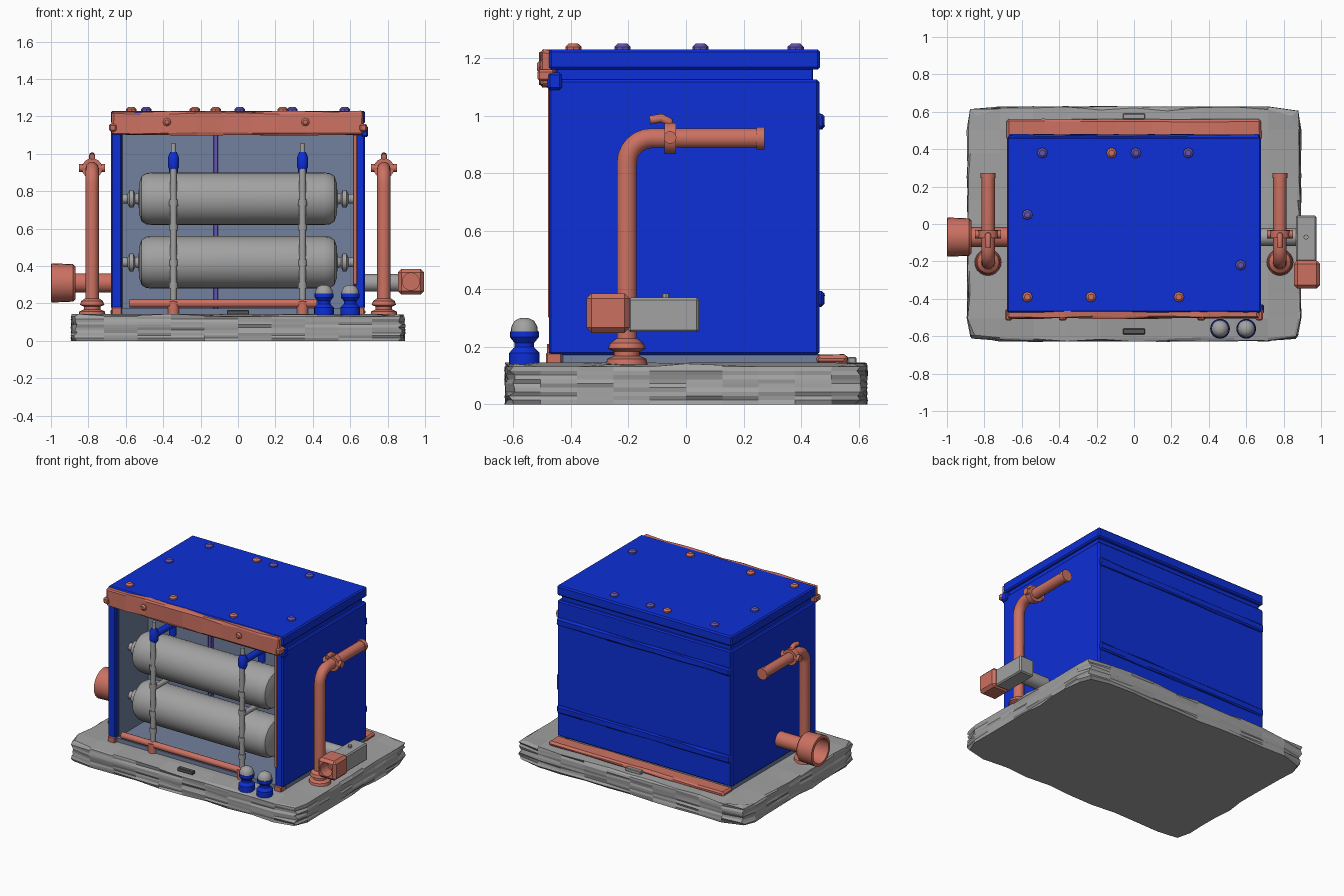
import bpy, bmesh, math, random
from mathutils import Vector

if "Cube" in bpy.data.objects:
    bpy.data.objects.remove(bpy.data.objects["Cube"])

random.seed(4)


def material(name, rgb):
    m = bpy.data.materials.new(name)
    m.diffuse_color = (*rgb, 1)
    m.use_nodes = True
    m.node_tree.nodes["Principled BSDF"].inputs["Base Color"].default_value = m.diffuse_color
    return m


BLUE = material("blue paint", (0.004, 0.028, 0.68))
RED = material("salmon red", (0.60, 0.165, 0.12))
GREY = material("grey", (0.36, 0.36, 0.36))
SLATE = material("slate", (0.17, 0.22, 0.34))
PURPLE = material("purple", (0.13, 0.09, 0.45))
DARK = material("dark grey", (0.10, 0.10, 0.10))


def finish(name, bm, mat, smooth=False):
    bmesh.ops.recalc_face_normals(bm, faces=bm.faces)
    mesh = bpy.data.meshes.new(name)
    bm.to_mesh(mesh)
    bm.free()
    mesh.materials.append(mat)
    ob = bpy.data.objects.new(name, mesh)
    bpy.context.collection.objects.link(ob)
    if smooth:
        select(ob)
        bpy.ops.object.shade_smooth_by_angle(angle=math.radians(35))
    return ob


def select(ob):
    bpy.ops.object.select_all(action='DESELECT')
    ob.select_set(True)
    bpy.context.view_layer.objects.active = ob


def box(name, mat, x, y, z, bevel=0.006, rough=0.0, cuts=0):
    """Box from ranges, with bevelled edges and optional worn surface."""
    bm = bmesh.new()
    bmesh.ops.create_cube(bm, size=1)
    for v in bm.verts:
        v.co = [r[0] if c < 0 else r[1] for c, r in zip(v.co, (x, y, z))]
    if bevel:
        bmesh.ops.bevel(bm, geom=bm.edges[:], offset=bevel, segments=1, affect='EDGES')
    if cuts:
        long_edges = [e for e in bm.edges if e.calc_length() > 0.4]
        bmesh.ops.subdivide_edges(bm, edges=long_edges, cuts=cuts, use_grid_fill=True)
        for v in bm.verts:
            v.co += Vector([random.uniform(-rough, rough) for _ in range(3)])
    return finish(name, bm, mat)


def lathe(name, mat, origin, axis, profile, n=20):
    """Turn (radius, distance) pairs about an axis."""
    bm = bmesh.new()
    q = Vector(axis).to_track_quat('Z', 'Y')
    rings = []
    for r, t in profile:
        rings.append([bm.verts.new(Vector(origin) + q @ Vector(
            (r * math.cos(2 * math.pi * i / n), r * math.sin(2 * math.pi * i / n), t)))
            for i in range(n)])
    for a, b in zip(rings, rings[1:]):
        for i in range(n):
            j = (i + 1) % n
            bm.faces.new((a[i], a[j], b[j], b[i]))
    bm.faces.new(rings[0])
    bm.faces.new(rings[-1])
    return finish(name, bm, mat, True)


def rod(name, mat, a, b, r, n=14):
    d = Vector(b) - Vector(a)
    return lathe(name, mat, a, d, [(r, 0), (r, d.length)], n)


def tube(name, mat, points, r):
    """Round pipe along a path, converted to a mesh."""
    cu = bpy.data.curves.new(name, 'CURVE')
    cu.dimensions = '3D'
    cu.bevel_depth, cu.bevel_resolution, cu.use_fill_caps = r, 3, True
    sp = cu.splines.new('POLY')
    sp.points.add(len(points) - 1)
    for p, c in zip(sp.points, points):
        p.co = (*c, 1)
    cu.materials.append(mat)
    ob = bpy.data.objects.new(name, cu)
    bpy.context.collection.objects.link(ob)
    select(ob)
    bpy.ops.object.convert(target='MESH')
    bpy.ops.object.shade_smooth_by_angle(angle=math.radians(40))


# Worn stone slab
bm = bmesh.new()
bmesh.ops.create_cube(bm, size=1)
bmesh.ops.subdivide_edges(bm, edges=bm.edges[:], cuts=9, use_grid_fill=True)
for v in bm.verts:
    c = v.co.copy()
    sx, sy, top = abs(c.x) > 0.49, abs(c.y) > 0.49, c.z > 0.49
    p = Vector((c.x * 1.79, c.y * 1.26, (c.z + 0.5) * 0.145))
    k = 0.012 if c.z < -0.49 else 0.0
    k += 0.018 if top else 0.0
    k += 0.03 if sx and sy else 0.0
    if sx:
        p.x -= math.copysign(k + random.uniform(-0.014, 0.008), c.x)
    if sy:
        p.y -= math.copysign(k + random.uniform(-0.016, 0.008), c.y)
    if top and (sx or sy):
        p.z -= random.uniform(0.0, 0.018)
    v.co = p
finish("stone_slab", bm, GREY)
for s in (-1, 1):
    box("slab_bracket", DARK if s < 0 else GREY, (-0.06, 0.06), (s * 0.575 - 0.015, s * 0.575 + 0.015), (0.14, 0.165), 0.004)

# Housing shell, open at the front
for s in (-1, 1):
    box("side_wall", BLUE, sorted((s * 0.62, s * 0.68)), (-0.475, 0.46), (0.172, 1.125), 0.008)
    box("wall_lining", SLATE, sorted((s * 0.615, s * 0.622)), (-0.44, 0.42), (0.175, 1.12), 0)
    box("wall_foot", RED, sorted((s * 0.62, s * 0.675)), (-0.485, -0.43), (0.14, 0.18), 0.005)
    box("wall_skirt", SLATE, sorted((s * 0.62, s * 0.672)), (-0.43, 0.46), (0.14, 0.175), 0.003)
box("back_wall", BLUE, (-0.675, 0.675), (0.415, 0.462), (0.172, 1.125), 0.008)
box("inner_panel", SLATE, (-0.62, 0.62), (-0.12, -0.09), (0.15, 1.11), 0)
box("inner_floor", SLATE, (-0.62, 0.62), (-0.46, 0.42), (0.14, 0.172), 0)
box("inner_post", PURPLE, (-0.132, -0.106), (-0.145, -0.12), (0.17, 1.11), 0.003)
box("door_edge_strip", RED, (0.615, 0.637), (-0.478, -0.44), (0.3, 1.1), 0.003)
box("corner_catch", BLUE, (0.655, 0.695), (-0.48, -0.43), (1.09, 1.15), 0.008)
for z in (0.34, 0.955):
    box("back_band", BLUE, (-0.672, 0.672), (0.45, 0.478), (z, z + 0.05), 0.008, 0.003, 6)

# Lid, neck below it and front beam
box("lid_neck", BLUE, (-0.66, 0.66), (-0.45, 0.44), (1.105, 1.17), 0.004)
box("lid", BLUE, (-0.68, 0.68), (-0.475, 0.465), (1.16, 1.23), 0.009)
box("front_beam", RED, (-0.675, 0.67), (-0.505, -0.45), (1.102, 1.226), 0.01, 0.005, 8)
for s in (-1, 1):
    box("beam_end", RED, sorted((s * 0.65, s * 0.69)), (-0.515, -0.455), (1.12, 1.16), 0.008)
for x in (-0.38, 0.36):
    lathe("beam_bolt", RED, (x, -0.495, 1.17), (0, -1, 0), [(0.022, 0), (0.022, 0.012), (0.012, 0.022)], 8)
for i, (x, y) in enumerate([(-0.49, 0.38), (0.01, 0.38), (0.29, 0.38), (-0.57, 0.05), (0.57, -0.22),
                            (-0.12, 0.38), (-0.57, -0.39), (-0.23, -0.39), (0.24, -0.39)]):
    lathe("lid_bolt", PURPLE if i < 5 else RED, (x, y, 1.225), (0, 0, 1),
          [(0.028, 0), (0.028, 0.014), (0.016, 0.025)], 8)

# Rear ground rail
box("rear_rail", RED, (-0.68, 0.68), (0.45, 0.56), (0.138, 0.172), 0.012, 0.003, 6)

# Two pressure tanks with end fittings
TANK_Y = -0.315
for z in (0.42, 0.76):
    half = [(0.14, 0.46), (0.137, 0.49), (0.122, 0.515), (0.085, 0.528), (0.032, 0.532),
            (0.026, 0.55), (0.048, 0.56), (0.048, 0.58), (0.026, 0.59), (0.026, 0.622)]
    lathe("tank", GREY, (0, TANK_Y, z), (1, 0, 0), [(r, -t) for r, t in half[::-1]] + half, 28)

# Manifold pipes with blue valves
for x in (-0.345, 0.345):
    rod("manifold_pipe", GREY, (x, -0.447, 0.19), (x, -0.447, 0.94), 0.018)
    for z in (0.28, 0.4, 0.59, 0.72):
        rod("pipe_collar", GREY, (x, -0.447, z), (x, -0.447, z + 0.035), 0.024)
    rod("tank_link", GREY, (x, -0.447, 0.59), (x, -0.2, 0.59), 0.018)
    lathe("valve", BLUE, (x, -0.44, 0.91), (0, 0, 1),
          [(0.02, 0), (0.03, 0.02), (0.03, 0.07), (0.022, 0.09), (0.018, 0.1)], 12)
    rod("valve_arm", BLUE, (x, -0.44, 0.96), (x, -0.22, 0.96), 0.023)
    rod("valve_drop", BLUE, (x, -0.23, 0.88), (x, -0.23, 0.975), 0.024)
    rod("valve_stem", GREY, (x, -0.44, 1.0), (x, -0.44, 1.055), 0.014)
    rod("rail_foot", RED, (x, -0.45, 0.145), (x, -0.45, 0.21), 0.032)
rod("lower_rail", RED, (-0.58, -0.455, 0.2), (0.42, -0.455, 0.2), 0.022)

# Small gauges in front
for x in (0.46, 0.6):
    lathe("gauge_base", BLUE, (x, -0.56, 0.138), (0, 0, 1),
          [(0.053, 0), (0.053, 0.04), (0.034, 0.06), (0.034, 0.075), (0.05, 0.095), (0.05, 0.115)])
    lathe("gauge_dome", GREY, (x, -0.56, 0.25), (0, 0, 1),
          [(0.047, 0), (0.045, 0.02), (0.034, 0.039), (0.018, 0.048), (0.004, 0.05)])

# Bent side pipes with flanges and valve handles
for s in (-1, 1):
    x, r = s * 0.78, 0.085
    bend = [(x, -0.205 + r - r * math.cos(a), 0.922 - r + r * math.sin(a))
            for a in [i * math.pi / 12 for i in range(7)]]
    tube("bent_pipe", RED, [(x, -0.205, 0.15)] + bend + [(x, 0.25, 0.922)], 0.036)
    lathe("pipe_flange", RED, (x, -0.205, 0.138), (0, 0, 1),
          [(0.072, 0), (0.068, 0.02), (0.044, 0.03), (0.044, 0.045), (0.065, 0.055), (0.058, 0.075), (0.037, 0.09)])
    rod("pipe_end_rim", RED, (x, 0.245, 0.922), (x, 0.272, 0.922), 0.04)
    rod("pipe_ring", RED, (x, -0.075, 0.922), (x, -0.035, 0.922), 0.055)
    rod("pipe_cross_bar", RED, (x - 0.07, -0.055, 0.925), (x + 0.07, -0.055, 0.925), 0.022)
    tube("valve_handle", RED, [(x, -0.055, 0.95), (x, -0.06, 0.98), (x, -0.085, 0.992), (x, -0.125, 0.985)], 0.016)

# Open round outlet on the left
rod("outlet_neck", RED, (-0.89, -0.07, 0.31), (-0.67, -0.07, 0.31), 0.053)
lathe("outlet_cup", RED, (-0.87, -0.07, 0.31), (-1, 0, 0),
      [(0.088, 0), (0.1, 0.012), (0.105, 0.128), (0.085, 0.13), (0.08, 0.03)], 24)

# Box outlet on the right with a bored nozzle
rod("inlet_neck", GREY, (0.67, -0.07, 0.31), (0.88, -0.07, 0.31), 0.048)
box("inlet_box", GREY, (0.865, 0.975), (-0.2, 0.045), (0.25, 0.37), 0.008)
rod("inlet_plug", GREY, (0.92, -0.07, 0.365), (0.92, -0.07, 0.385), 0.014, 8)
nozzle = box("inlet_nozzle", RED, (0.855, 0.995), (-0.345, -0.195), (0.248, 0.385), 0.018)
cutter = rod("bore_cutter", RED, (0.925, -0.4, 0.317), (0.925, -0.26, 0.317), 0.046, 18)
cutter.hide_render = True
mod = nozzle.modifiers.new("bore", 'BOOLEAN')
mod.operation, mod.object, mod.solver = 'DIFFERENCE', cutter, 'EXACT'
select(nozzle)
bpy.ops.object.modifier_apply(modifier="bore")
bpy.data.objects.remove(cutter)
